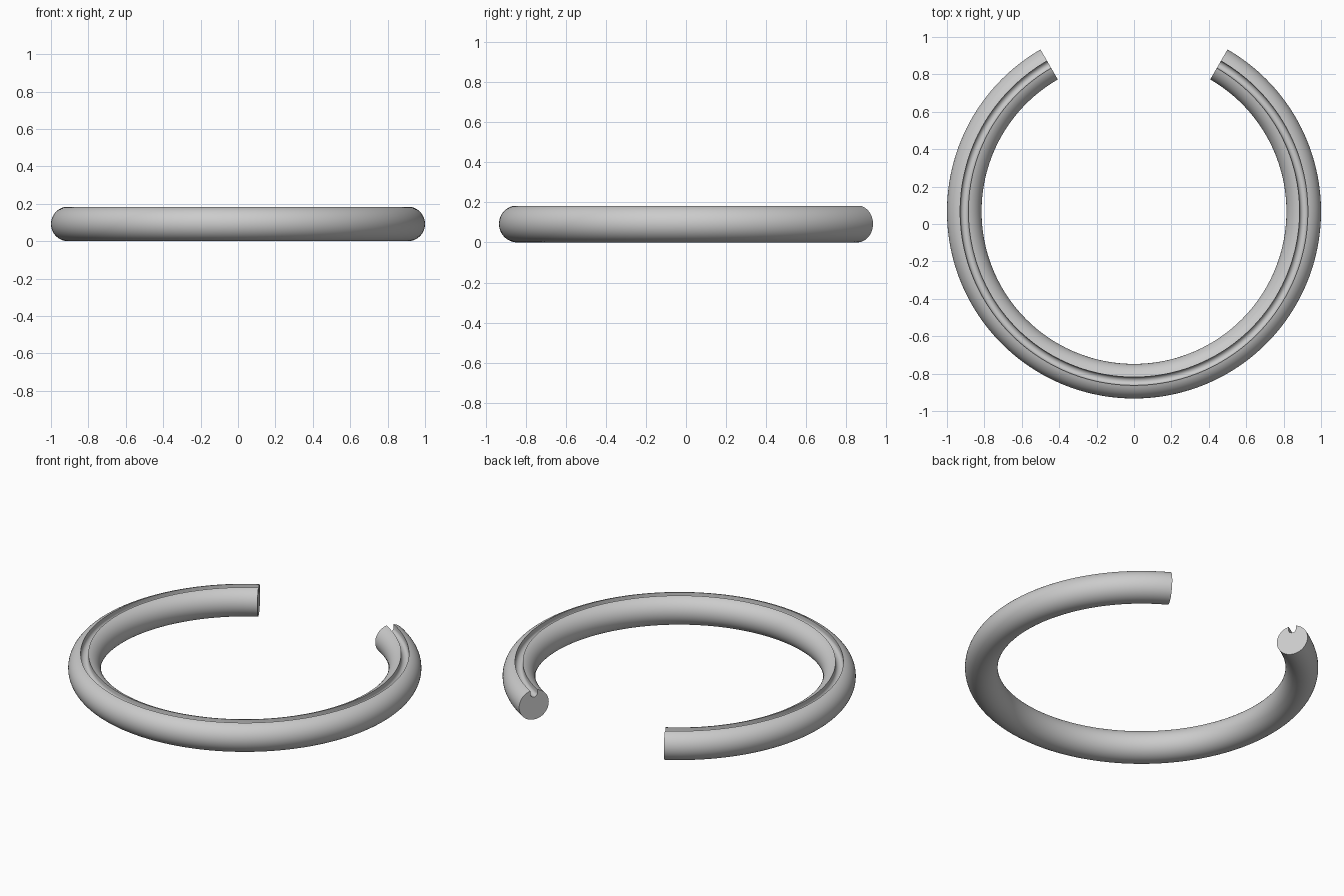
import bpy
import bmesh
from math import sin, cos, pi, radians, asin

cube = bpy.data.objects.get("Cube")
if cube:
    bpy.data.objects.remove(cube, do_unlink=True)

TUBE = 0.0925            # tube radius
RING = 1 - TUBE          # radius of the tube's centre line
CENTRE_Y = 0.067         # ring centre, so the open ring is centred in y
GROOVE = 0.022           # half width of the groove
DEPTH = 0.045            # groove depth below the top
STEPS = 160

grey = bpy.data.materials.new("light grey")
grey.use_nodes = True
colour = (0.6, 0.6, 0.6, 1)
grey.diffuse_color = colour
grey.node_tree.nodes["Principled BSDF"].inputs["Base Color"].default_value = colour

# Cross-section: round tube with a U-shaped groove in the top
gap = asin(GROOVE / TUBE)
section = []
for i in range(49):
    a = pi / 2 + gap + (2 * pi - 2 * gap) * i / 48
    section.append((TUBE * cos(a), TUBE + TUBE * sin(a)))
floor = 2 * TUBE - DEPTH + GROOVE
for i in range(13):
    a = -pi * i / 12
    section.append((GROOVE * cos(a), floor + GROOVE * sin(a)))

# Sweep the section around the ring, leaving the back open
bm = bmesh.new()
rings = []
for s in range(STEPS + 1):
    t = radians(120 + 300 * s / STEPS)
    rings.append([bm.verts.new(((RING + r) * cos(t), CENTRE_Y + (RING + r) * sin(t), z))
                  for r, z in section])
n = len(section)
for a, b in zip(rings, rings[1:]):
    for i in range(n):
        j = (i + 1) % n
        bm.faces.new((a[i], a[j], b[j], b[i]))

# Flat end caps
bm.faces.new(rings[0])
bm.faces.new(rings[-1])
bmesh.ops.recalc_face_normals(bm, faces=bm.faces)

mesh = bpy.data.meshes.new("grooved_open_ring")
bm.to_mesh(mesh)
bm.free()
mesh.materials.append(grey)
ring = bpy.data.objects.new("grooved_open_ring", mesh)
bpy.context.collection.objects.link(ring)

# Smooth shading with crisp groove edges and caps
bpy.ops.object.select_all(action="DESELECT")
ring.select_set(True)
bpy.context.view_layer.objects.active = ring
bpy.ops.object.shade_smooth_by_angle(angle=radians(30))
